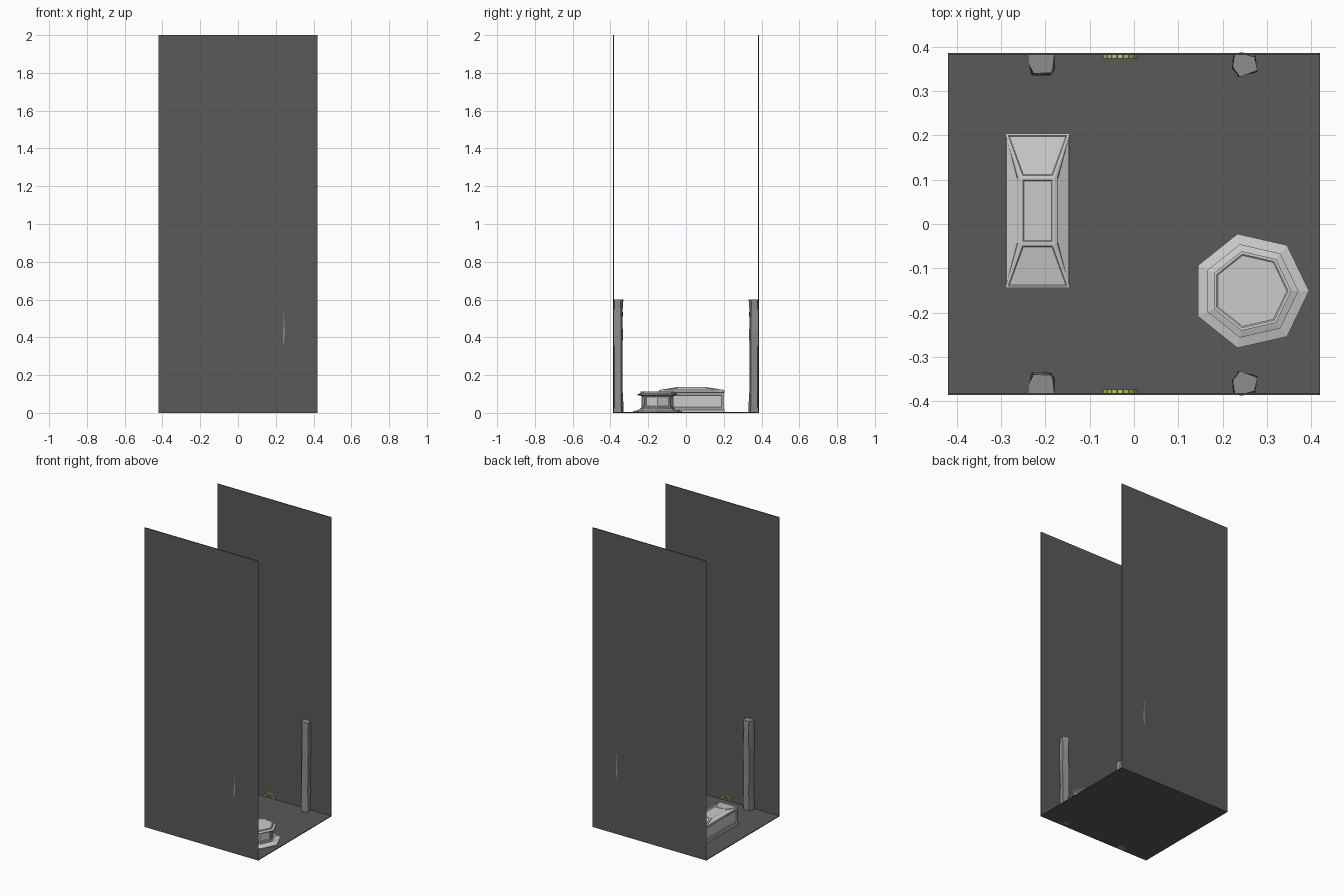
import bpy, bmesh, math, random
from mathutils import Vector

if "Cube" in bpy.data.objects:
    bpy.data.objects.remove(bpy.data.objects["Cube"])

random.seed(4)


def material(name, rgb):
    m = bpy.data.materials.new(name)
    m.diffuse_color = (*rgb, 1)
    m.use_nodes = True
    m.node_tree.nodes["Principled BSDF"].inputs["Base Color"].default_value = m.diffuse_color
    return m


DARK = material("dark_stone", (0.1, 0.1, 0.1))
MID = material("mid_stone", (0.27, 0.27, 0.27))
GOLD = material("olive_gold", (0.55, 0.55, 0.12))


def finish(bm, name, mat=None, mirror=False):
    bmesh.ops.recalc_face_normals(bm, faces=bm.faces)
    me = bpy.data.meshes.new(name)
    bm.to_mesh(me)
    bm.free()
    ob = bpy.data.objects.new(name, me)
    bpy.context.collection.objects.link(ob)
    if mat:
        me.materials.append(mat)
    if mirror:
        mod = ob.modifiers.new("mirror", 'MIRROR')
        mod.use_axis = (False, True, False)
    return ob


def loft(rings):
    """Capped solid through rings of equal point count."""
    bm = bmesh.new()
    vs = [[bm.verts.new(p) for p in r] for r in rings]
    n = len(vs[0])
    for a, b in zip(vs, vs[1:]):
        for i in range(n):
            j = (i + 1) % n
            bm.faces.new((a[i], a[j], b[j], b[i]))
    bm.faces.new(vs[0][::-1])
    bm.faces.new(vs[-1])
    bmesh.ops.recalc_face_normals(bm, faces=bm.faces)
    bm.normal_update()
    return bm


def panel(bm, test, border, groove, depth):
    """Frame each chosen face, then sink its middle."""
    faces = [f for f in bm.faces if test(f)]
    bmesh.ops.inset_individual(bm, faces=faces, thickness=border)
    bm.normal_update()
    bmesh.ops.inset_individual(bm, faces=faces, thickness=groove, depth=-depth)
    bm.normal_update()


def box(name, lo, hi, mat, mirror=False):
    (x0, y0, z0), (x1, y1, z1) = lo, hi
    ring = lambda z: [(x0, y0, z), (x1, y0, z), (x1, y1, z), (x0, y1, z)]
    return finish(loft([ring(z0), ring(z1)]), name, mat, mirror)


# Floor and the two tall walls
box("floor", (-0.42, -0.385, 0), (0.42, 0.385, 0.005), DARK)
box("walls", (-0.42, 0.381, 0), (0.42, 0.386, 2), DARK, True)


# Rough hewn pillars against the walls
def pillar(name, profile):
    rings = []
    for z in (0, 0.05, 0.14, 0.27, 0.42, 0.53, 0.6):
        rings.append([(x + random.uniform(-.003, .003),
                       min(y + random.uniform(-.003, .003), 0.3875), z)
                      for x, y in profile])
    finish(loft(rings), name, MID, True)


pillar("left_pillars", [(-0.237, 0.383), (-0.236, 0.362), (-0.229, 0.337),
                        (-0.189, 0.338), (-0.181, 0.348), (-0.182, 0.383)])
pillar("right_pillars", [(0.226, 0.38), (0.224, 0.352), (0.236, 0.334),
                         (0.276, 0.344), (0.271, 0.38), (0.24, 0.386)])


# Stone coffin: panelled chest and hipped lid
def rect(hx, hy, z, cx=-0.2175, cy=0.03):
    return [(cx + sx * hx, cy + sy * hy, z)
            for sx, sy in ((-1, -1), (1, -1), (1, 1), (-1, 1))]


bm = loft([rect(.0715, .174, .003), rect(.0715, .174, .015),
           rect(.068, .17, .02), rect(.068, .17, .105),
           rect(.072, .174, .11), rect(.072, .174, .116)])
panel(bm, lambda f: abs(f.normal.z) < .1 and f.calc_center_median().z > .03
      and f.calc_center_median().z < .1, .013, .004, .004)
finish(bm, "coffin_chest")

bm = loft([rect(.072, .174, .116), rect(.072, .174, .121),
           rect(.038, .074, .137)])
panel(bm, lambda f: f.normal.z > .3, .007, .003, .002)
finish(bm, "coffin_lid")


# Seven-sided altar: stepped base, panelled drum, rim and sunken top
def hepta(r, z):
    return [(0.263 + r * math.cos(i * math.tau / 7),
             -0.151 + r * math.sin(i * math.tau / 7), z) for i in range(7)]


finish(loft([hepta(.132, .003), hepta(.132, .009), hepta(.106, .015),
             hepta(.095, .02)]), "altar_base")
bm = loft([hepta(.094, .012), hepta(.094, .024), hepta(.088, .028),
           hepta(.088, .092)])
panel(bm, lambda f: abs(f.normal.z) < .1 and f.calc_center_median().z > .04,
      .009, .003, .004)
finish(bm, "altar_drum")
bm = loft([hepta(.09, .09), hepta(.108, .094), hepta(.108, .1),
           hepta(.092, .105), hepta(.092, .113)])
panel(bm, lambda f: f.normal.z > .99, .007, .003, .002)
finish(bm, "altar_top")

# Small half-round arches of separate blocks at the foot of each wall
bm = bmesh.new()
count = 9
for k in range(count):
    a0 = math.pi * (k + .07) / count
    a1 = math.pi * (k + .93) / count
    corners = []
    for y in (0.373, 0.383):
        for r, a in ((.027, a0), (.039, a0), (.039, a1), (.027, a1)):
            corners.append(bm.verts.new((-0.031 + r * math.cos(a), y,
                                         0.004 + r * math.sin(a))))
    for q in ((0, 1, 2, 3), (7, 6, 5, 4), (0, 4, 5, 1), (1, 5, 6, 2),
              (2, 6, 7, 3), (3, 7, 4, 0)):
        bm.faces.new([corners[i] for i in q])
finish(bm, "wall_arches", GOLD, True)
